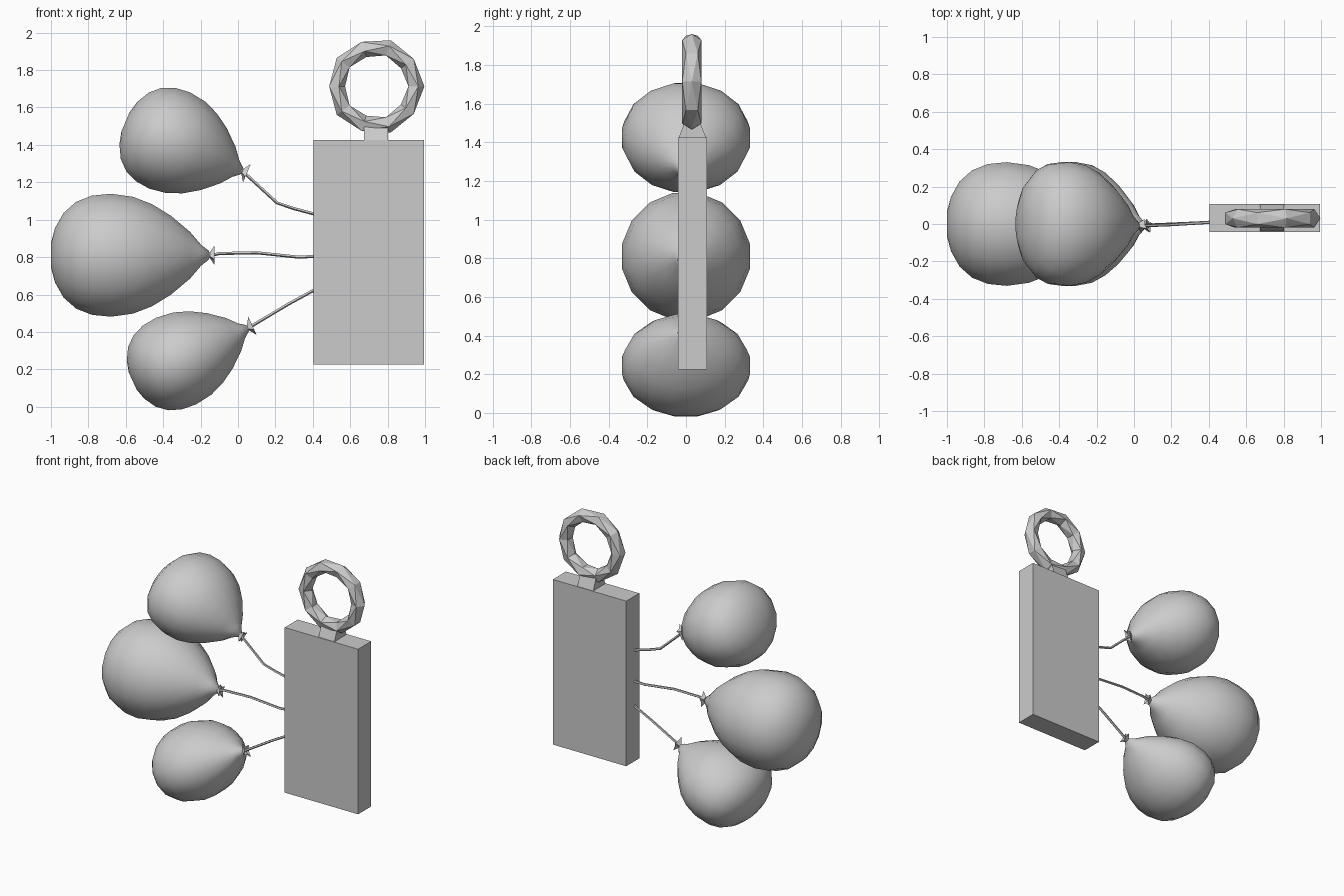
import bpy, bmesh
from math import cos, sin, pi
from mathutils import Vector

if "Cube" in bpy.data.objects:
    bpy.data.objects.remove(bpy.data.objects["Cube"])


def finish(name, bm, smooth=None):
    bmesh.ops.recalc_face_normals(bm, faces=bm.faces)
    me = bpy.data.meshes.new(name)
    bm.to_mesh(me)
    bm.free()
    ob = bpy.data.objects.new(name, me)
    bpy.context.collection.objects.link(ob)
    if smooth:
        bpy.ops.object.select_all(action='DESELECT')
        ob.select_set(True)
        bpy.context.view_layer.objects.active = ob
        bpy.ops.object.shade_smooth_by_angle(angle=smooth)
    return ob


def loft(bm, rings, caps=True):
    """Bridge rings of equal vertex count and close both ends."""
    rows = [[bm.verts.new(p) for p in r] for r in rings]
    n = len(rows[0])
    for a, b in zip(rows, rows[1:]):
        for i in range(n):
            j = (i + 1) % n
            bm.faces.new((a[i], a[j], b[j], b[i]))
    if caps:
        bm.faces.new(rows[0])
        bm.faces.new(rows[-1])


def ring(centre, side, n, ru, ry, spike=1.0):
    """Ellipse spanned by the side vector and the y axis."""
    pts = []
    for i in range(n):
        a = 2 * pi * (i + 0.5) / n
        k = spike if i % 2 else 1.0
        pts.append(centre + side * (ru * k * cos(a)) + Vector((0, ry * k * sin(a), 0)))
    return pts


PROFILE = [(0, .07), (.05, .17), (.12, .38), (.24, .64), (.36, .83), (.48, .95),
           (.62, 1.0), (.74, .97), (.84, .87), (.92, .69), (.975, .44), (1, .2)]


def balloon(name, knot, direction, length, radius, path):
    u = Vector((direction[0], 0, direction[1])).normalized()
    v = Vector((-u.z, 0, u.x))
    k = Vector((knot[0], -0.01, knot[1]))
    # inflated body, all balloons equally deep in y
    bm = bmesh.new()
    loft(bm, [ring(Vector((k.x, -0.01 * (1 - min(1, t * 3)), k.z)) + u * (t * length),
                   v, 16, r * radius, r * 0.337) for t, r in PROFILE])
    finish(name, bm, 1.0)
    # tied knot with a ragged flared lip
    bm = bmesh.new()
    loft(bm, [ring(k + u * 0.012, v, 8, .03, .03),
              ring(k - u * 0.004, v, 8, .016, .016),
              ring(k - u * 0.03, v, 8, .058, .04, .5),
              ring(k - u * 0.018, v, 8, .012, .012)])
    finish(name + "_knot", bm)
    # thin string to the tag
    pts = [k - u * 0.01] + [Vector((x, y, z)) for x, y, z in path]
    bm = bmesh.new()
    rings = []
    for i, p in enumerate(pts):
        d = (pts[min(i + 1, len(pts) - 1)] - pts[max(i - 1, 0)]).normalized()
        rings.append(ring(p, Vector((-d.z, 0, d.x)), 5, .009, .009))
    loft(bm, rings)
    finish(name + "_string", bm, 1.0)


balloon("top_balloon", (.02, 1.26), (-.92, .39), .675, .285,
        [(.21, -.003, 1.09), (.3, .003, 1.06), (.42, .01, 1.028)])
balloon("middle_balloon", (-.155, .81), (-1, 0), .845, .335,
        [(-.1, -.01, .82), (.1, -.005, .824), (.33, .005, .8), (.42, .01, .806)])
balloon("bottom_balloon", (.05, .42), (-.91, -.42), .675, .26,
        [(.27, .002, .55), (.42, .01, .632)])

# flat rectangular tag
TY = 0.033
bm = bmesh.new()
bmesh.ops.create_cube(bm, size=1)
for p in bm.verts:
    p.co = Vector((.7 + p.co.x * .59, TY + p.co.y * .15, .825 + p.co.z * 1.2))
finish("tag", bm)

# tapered neck joining the tag to the ring
bm = bmesh.new()
loft(bm, [[(.7375 + sx * .0635, TY + sy * hy, z)
           for sx, sy in ((-1, -1), (1, -1), (1, 1), (-1, 1))]
          for z, hy in ((1.42, .072), (1.515, .035))])
finish("tag_neck", bm)

# faceted hanging ring
bm = bmesh.new()
N, M = 10, 5
grid = []
for i in range(N):
    a = 2 * pi * i / N
    row = []
    for j in range(M):
        b = 2 * pi * (j + 0.5 * (i % 2)) / M
        r = .212 + .047 * cos(b)
        row.append(bm.verts.new((.7375 + r * cos(a + pi / N * (N % 4 == 0)),
                                 TY - .003 + .052 * sin(b), 1.713 + r * sin(a))))
    grid.append(row)
# triangulated sides from the alternating half-step twist
for i in range(N):
    A, B = grid[i], grid[(i + 1) % N]
    for j in range(M):
        k = (j + 1) % M
        if i % 2 == 0:
            bm.faces.new((A[j], A[k], B[j]))
            bm.faces.new((A[k], B[k], B[j]))
        else:
            bm.faces.new((A[j], B[k], B[j]))
            bm.faces.new((A[j], A[k], B[k]))
finish("hanging_ring", bm)
